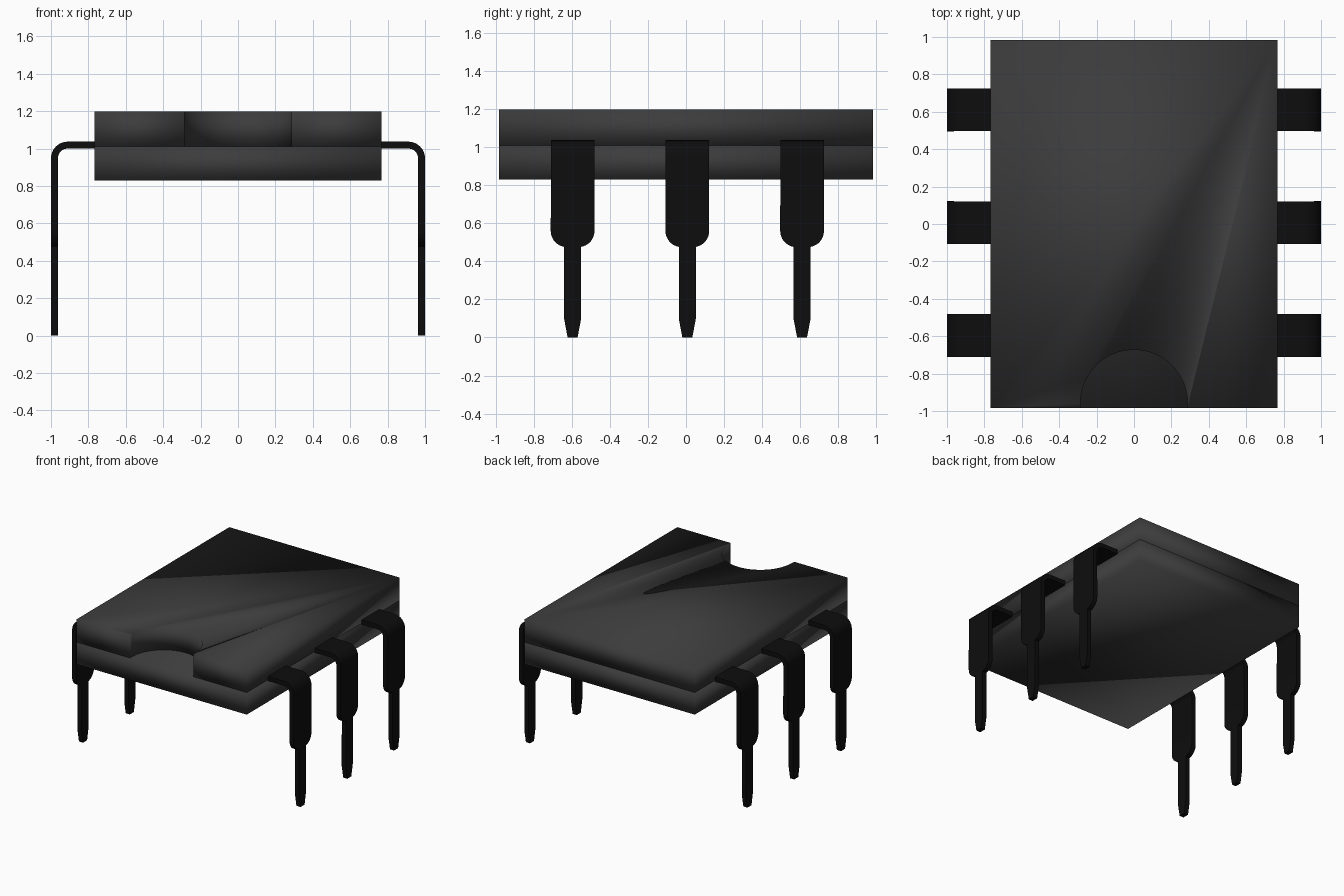
import bpy, bmesh
from math import sin, cos, pi, radians

if "Cube" in bpy.data.objects:
    bpy.data.objects.remove(bpy.data.objects["Cube"])


def material(name, v):
    m = bpy.data.materials.new(name)
    m.diffuse_color = (v, v, v, 1)
    m.use_nodes = True
    m.node_tree.nodes["Principled BSDF"].inputs["Base Color"].default_value = m.diffuse_color
    return m


BODY = material("dark_plastic", 0.045)
METAL = material("black_metal", 0.004)


def add_object(name, bm, mat):
    bmesh.ops.recalc_face_normals(bm, faces=bm.faces[:])
    mesh = bpy.data.meshes.new(name)
    bm.to_mesh(mesh)
    bm.free()
    mesh.materials.append(mat)
    obj = bpy.data.objects.new(name, mesh)
    bpy.context.collection.objects.link(obj)
    return obj


def slab(name, outline, z0, z1):
    bm = bmesh.new()
    low = [bm.verts.new((x, y, z0)) for x, y in outline]
    high = [bm.verts.new((x, y, z1)) for x, y in outline]
    bm.faces.new(low)
    bm.faces.new(high)
    for i in range(len(low)):
        j = (i + 1) % len(low)
        bm.faces.new((low[i], low[j], high[j], high[i]))
    for f in bm.faces:
        f.smooth = True
    return add_object(name, bm, BODY)


# Package halves; the upper one has a round notch at the front
W, D = 0.768, 0.984
rect = [(W, -D), (W, D), (-W, D), (-W, -D)]
R, CY = 0.287, -0.96
arc = [(-R * cos(pi * i / 32), CY + R * sin(pi * i / 32)) for i in range(33)]
notch = [(-R, -D)] + arc + [(R, -D)]
slab("lower_body", rect, 0.83, 1.01)
slab("upper_body", rect + notch, 1.01, 1.197)

# Pin stations: outer point, inner point, half width
T, TOP, RO, HW = 0.037, 1.037, 0.09, 0.114
stations = [((0.755, TOP), (0.755, TOP - T), HW)]
for i in range(9):
    a = pi / 2 * (1 - i / 8)
    cx, cz = 1 - RO, TOP - RO
    stations.append(((cx + RO * cos(a), cz + RO * sin(a)),
                     (cx + (RO - T) * cos(a), cz + (RO - T) * sin(a)), HW))
shoulder = [(0.56 - 0.085 * sin(radians(a)), 0.03 + 0.085 * cos(radians(a)))
            for a in range(0, 81, 10)]
for z, hw in shoulder + [(0.1, 0.045), (0.0, 0.026)]:
    stations.append(((1, z), (1 - T, z), hw))


def pin(name, y):
    bm = bmesh.new()
    rings = []
    for (ox, oz), (ix, iz), hw in stations:
        pts = ((ox, y - hw, oz), (ox, y + hw, oz), (ix, y + hw, iz), (ix, y - hw, iz))
        rings.append([bm.verts.new(p) for p in pts])
    for a, b in zip(rings, rings[1:]):
        for i in range(4):
            j = (i + 1) % 4
            bm.faces.new((a[i], a[j], b[j], b[i]))
    bm.faces.new(rings[0])
    bm.faces.new(rings[-1])
    obj = add_object(name, bm, METAL)
    obj.modifiers.new("both_sides", 'MIRROR')
    return obj


# Three pins on each side
pins = [pin(n, y) for n, y in (("front_pins", -0.596), ("middle_pins", 0.007), ("back_pins", 0.61))]
bpy.ops.object.select_all(action='DESELECT')
for p in pins:
    p.select_set(True)
bpy.context.view_layer.objects.active = pins[0]
bpy.ops.object.shade_smooth_by_angle(angle=radians(30))
